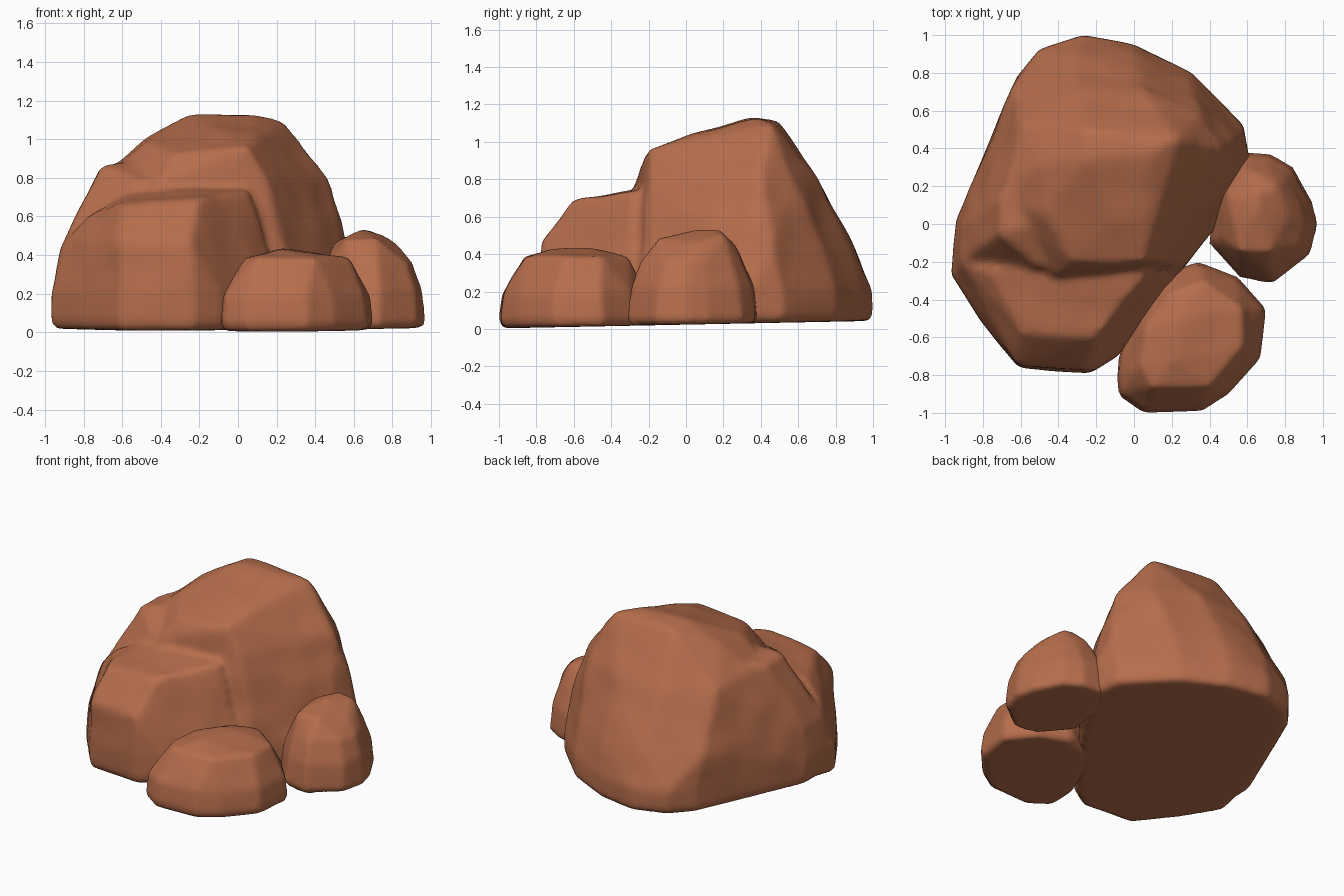
import bpy, bmesh
from mathutils import Vector, noise

if "Cube" in bpy.data.objects:
    bpy.data.objects.remove(bpy.data.objects["Cube"])

clay = bpy.data.materials.new("red_brown_stone")
clay.diffuse_color = (0.47, 0.155, 0.072, 1)
clay.use_nodes = True
clay.node_tree.nodes["Principled BSDF"].inputs["Base Color"].default_value = clay.diffuse_color


def ring(z, pts):
    """Outline at one height; the lowest ring follows the gently tilted base."""
    return [(x, y, z if z > 0 else 0.005 + 0.02 * (y + 1)) for x, y in pts]


def scaled(pts, centre, s):
    cx, cy = centre
    return [(cx + (x - cx) * s, cy + (y - cy) * s) for x, y in pts]


def stone(name, lumps, voxel, seed):
    """Hull each lump, fuse them, soften the edges and add slight weathering."""
    bm = bmesh.new()
    for pts in lumps:
        verts = [bm.verts.new(p) for p in pts]
        res = bmesh.ops.convex_hull(bm, input=verts)
        inner = {g for g in res["geom_interior"] + res["geom_unused"]
                 if isinstance(g, bmesh.types.BMVert)}
        bmesh.ops.delete(bm, geom=list(inner), context="VERTS")
    bmesh.ops.recalc_face_normals(bm, faces=bm.faces)
    me = bpy.data.meshes.new(name)
    bm.to_mesh(me)
    bm.free()
    ob = bpy.data.objects.new(name, me)
    bpy.context.collection.objects.link(ob)
    m = ob.modifiers.new("fuse", "REMESH")
    m.mode, m.voxel_size = "VOXEL", voxel
    m = ob.modifiers.new("soften", "SMOOTH")
    m.factor, m.iterations = 0.5, 5
    dg = bpy.context.evaluated_depsgraph_get()
    ob.data = bpy.data.meshes.new_from_object(ob.evaluated_get(dg))
    ob.modifiers.clear()
    ob.data.name = name
    # weathering: low bumps, fading out near the base
    normals = [v.normal.copy() for v in ob.data.vertices]
    for v, n in zip(ob.data.vertices, normals):
        bump = noise.noise(v.co * 4.5 + Vector((seed, 0, 0)))
        v.co += n * (0.002 + 0.012 * bump * min(1, max(0, v.co.z * 4 - 0.2)))
        v.co.z = max(v.co.z, 0)
    ob.data.materials.clear()
    ob.data.materials.append(clay)
    ob.data.polygons.foreach_set("use_smooth", [True] * len(ob.data.polygons))
    ob.data.update()
    return ob


# large boulder: tall rear mass
rear = [(-.93, -.15), (-.94, .02), (-.62, .78), (-.5, .92), (-.27, 1), (0, .95),
        (.3, .8), (.58, .52), (.61, .33), (.42, -.03), (.25, -.25), (-.4, -.35)]
rear_mass = (
    ring(0, scaled(rear, (-.15, .3), .96)) + ring(.06, rear) + ring(.2, rear)
    + ring(.43, [(-.9, 0), (-.64, .72), (-.3, .91), (0, .88), (.3, .74),
                 (.57, .46), (.54, .28), (.25, -.2), (-.6, -.28)])
    + ring(.79, [(-.72, .1), (-.6, .52), (-.3, .7), (.05, .71), (.35, .57),
                 (.47, .4), (.15, -.2), (-.4, -.27)])
    + [(-.25, .5, 1.11), (-.25, .35, 1.125), (.1, .38, 1.125), (.23, .45, 1.095),
       (-.48, .3, 1.0), (-.47, .06, .98), (.05, -.2, .96), (-.33, -.2, .93),
       (-.08, .03, 1.04), (-.66, .25, .84)])

# large boulder: left flank bulging towards the front
flank = ([(-.71, .15, .86), (-.71, -.05, .86), (-.55, 0, .88), (-.55, .3, .88),
          (-.84, -.1, .6), (-.8, .05, .68), (-.5, -.23, .78), (-.3, -.25, .76)]
         + ring(.43, [(-.91, 0), (-.92, -.2), (-.3, -.2)])
         + ring(.2, [(-.94, .02), (-.965, -.25), (-.3, -.2)])
         + ring(.05, [(-.94, .02), (-.965, -.25), (-.3, -.2)]))

# large boulder: lower front shoulder
front = [(-.97, -.26), (-.82, -.5), (-.61, -.76), (-.23, -.79), (-.09, -.7),
         (.22, -.3), (.2, 0), (-.9, -.05)]
shoulder = (
    ring(0, scaled(front, (-.4, -.3), .96)) + ring(.06, front)
    + ring(.2, front)
    + ring(.47, [(-.9, -.22), (-.61, -.75), (-.25, -.77), (-.13, -.62),
                 (.14, -.29)])
    + [(-.6, -.58, .66), (-.2, -.6, .69), (.05, -.28, .735), (-.3, -.28, .74),
       (-.58, -.25, .71), (-.77, -.25, .61), (-.3, 0, .74)])
stone("large_boulder", [rear_mass, flank, shoulder], 0.024, 0)

# small front rock
low = [(-.09, -.82), (-.08, -.91), (.05, -1), (.36, -.99), (.5, -.9), (.67, -.71),
       (.7, -.45), (.55, -.28), (.34, -.2), (.13, -.27), (.0, -.48), (-.08, -.7)]
stone("front_rock", [
    ring(0, scaled(low, (.3, -.6), .95)) + ring(.05, low)
    + ring(.19, scaled(low, (.3, -.6), .955))
    + ring(.385, [(.04, -.75), (.1, -.86), (.4, -.86), (.57, -.65), (.57, -.45),
                  (.37, -.3), (.18, -.37), (.06, -.55)])
    + [(.22, -.72, .43), (.22, -.5, .43), (.4, -.5, .405)]], 0.02, 7)

# small side rock
side = [(.56, .38), (.72, .37), (.84, .3), (.94, .12), (.97, 0), (.93, -.16),
        (.73, -.315), (.56, -.28), (.4, -.1), (.43, .2)]
stone("side_rock", [
    ring(0, scaled(side, (.7, .03), .95)) + ring(.06, side)
    + ring(.22, scaled(side, (.7, .03), .94))
    + ring(.36, scaled(side, (.68, .03), .78))
    + [(.55, -.14, .48), (.72, -.14, .48), (.82, .05, .45), (.75, .2, .5),
       (.65, .1, .535), (.66, .18, .535), (.5, .15, .46), (.63, .27, .44)]],
      0.02, 13)
